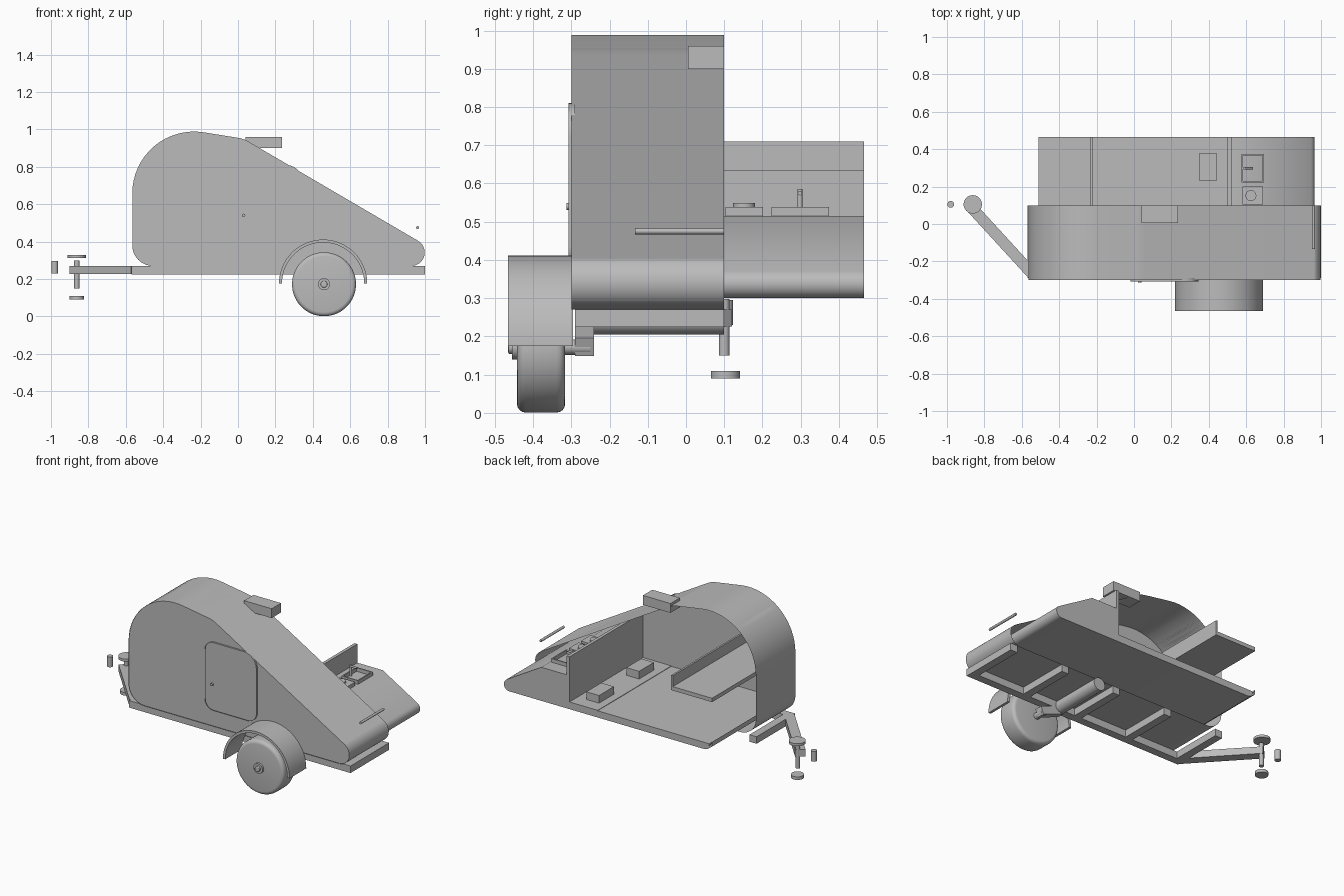
import bpy, bmesh, math
from mathutils import Vector, Matrix

if "Cube" in bpy.data.objects:
    bpy.data.objects.remove(bpy.data.objects["Cube"], do_unlink=True)

grey = bpy.data.materials.new("plain_grey")
grey.use_nodes = True
grey.diffuse_color = (0.5, 0.5, 0.5, 1)
grey.node_tree.nodes["Principled BSDF"].inputs["Base Color"].default_value = (0.5, 0.5, 0.5, 1)


def finish(name, bm):
    bmesh.ops.recalc_face_normals(bm, faces=bm.faces)
    mesh = bpy.data.meshes.new(name)
    bm.to_mesh(mesh)
    bm.free()
    mesh.materials.append(grey)
    ob = bpy.data.objects.new(name, mesh)
    bpy.context.collection.objects.link(ob)
    bpy.ops.object.select_all(action="DESELECT")
    ob.select_set(True)
    bpy.context.view_layer.objects.active = ob
    bpy.ops.object.shade_smooth_by_angle(angle=math.radians(35))
    return ob


def rounded(corners, steps=10):
    """Polygon from (x, z, radius) corners, each filleted."""
    out = []
    for i, (x, z, r) in enumerate(corners):
        p = Vector((x, z))
        if not r:
            out.append(p)
            continue
        a = (Vector(corners[i - 1][:2]) - p).normalized()
        b = (Vector(corners[(i + 1) % len(corners)][:2]) - p).normalized()
        half = a.angle(b) / 2
        centre = p + (a + b).normalized() * r / math.sin(half)
        start = p + a * r / math.tan(half) - centre
        end = p + b * r / math.tan(half) - centre
        turn = start.angle_signed(end)
        for k in range(steps + 1):
            out.append(centre + Matrix.Rotation(-turn * k / steps, 2) @ start)
    return out


def prism(name, outline, y0, y1, inset=0, keep="all"):
    """Extrude an xz outline along y; inset can keep only the rim or the middle."""
    bm = bmesh.new()
    face = bm.faces.new([bm.verts.new((x, y0, z)) for x, z in outline])
    if inset:
        rim = bmesh.ops.inset_individual(bm, faces=[face], thickness=inset)["faces"]
        drop = [face] if keep == "rim" else rim
        bmesh.ops.delete(bm, geom=drop, context="FACES")
    new = bmesh.ops.extrude_face_region(bm, geom=bm.faces[:], use_keep_orig=True)["geom"]
    bmesh.ops.translate(bm, vec=(0, y1 - y0, 0),
                        verts=[v for v in new if isinstance(v, bmesh.types.BMVert)])
    return finish(name, bm)


def box(name, x, y, z):
    return prism(name, [(x[0], z[0]), (x[1], z[0]), (x[1], z[1]), (x[0], z[1])], *y)


def rod(name, a, b, r, sides=32, bevel=0):
    a, b = Vector(a), Vector(b)
    bm = bmesh.new()
    bmesh.ops.create_cone(bm, cap_ends=True, segments=sides, radius1=r, radius2=r,
                          depth=(b - a).length)
    if bevel:
        rims = [e for e in bm.edges if abs(e.verts[0].co.z - e.verts[1].co.z) < 1e-5]
        bmesh.ops.bevel(bm, geom=rims, offset=bevel, segments=4, profile=0.5, affect="EDGES")
    turn = (b - a).to_track_quat("Z", "Y").to_matrix().to_4x4()
    bm.transform(Matrix.Translation((a + b) / 2) @ turn)
    return finish(name, bm)


def beam(name, a, b, width, height):
    """Square beam in plan between two xyz points."""
    a, b = Vector(a), Vector(b)
    bm = bmesh.new()
    bmesh.ops.create_cube(bm, size=1)
    bm.transform(Matrix.Diagonal(((b - a).length, width, height, 1)))
    turn = (b - a).to_track_quat("X", "Z").to_matrix().to_4x4()
    bm.transform(Matrix.Translation((a + b) / 2) @ turn)
    return finish(name, bm)


# Half cabin: curved skin and the recessed side wall
BACK = 0.465
body = rounded([(-0.565, 0.27, 0.11), (-0.565, 1.045, 0.33), (0.03, 0.95, 0.15),
                (1.192, 0.27, 0.072)], 16)
prism("cabin_skin", body, -0.3, 0.1, 0.016, "rim")
prism("cabin_side_wall", body, -0.296, -0.28, 0.0155, "middle")

# Door with its trim, knob and hinge
door = rounded([(-0.02, 0.375, 0.06), (-0.02, 0.81, 0.06), (0.345, 0.81, 0.09),
                (0.345, 0.375, 0.06)])
prism("door", door, -0.303, -0.29)
prism("door_trim", door, -0.307, -0.295, 0.006, "rim")
rod("door_knob", (0.03, -0.313, 0.54), (0.03, -0.3, 0.54), 0.009, 16)

# Roof vent and rear handle
box("roof_vent", (0.04, 0.235), (0.005, 0.1), (0.9, 0.96))
rod("rear_handle", (0.96, -0.133, 0.475), (0.96, 0.1, 0.475), 0.008, 16)

# Bed, pillows and partition
bed = rounded([(-0.51, 0.3, 0.06), (-0.51, 0.33, 0), (0.5, 0.33, 0), (0.5, 0.3, 0)], 6)
prism("bed_base", bed, -0.28, BACK)
box("mattress", (-0.49, 0.3), (-0.28, BACK), (0.33, 0.343))
box("bed_end", (0.3, 0.5), (-0.28, BACK), (0.33, 0.346))
for i, y in enumerate((-0.1, 0.305)):
    box(f"pillow_{i + 1}", (0.35, 0.44), (y - 0.075, y + 0.075), (0.346, 0.395))
box("partition", (0.5, 0.52), (-0.28, BACK), (0.3, 0.635))

# Shelf with raised lip at the front end
box("shelf", (-0.51, -0.22), (-0.28, BACK), (0.615, 0.64))
box("shelf_lip", (-0.232, -0.22), (-0.28, BACK), (0.615, 0.71))

# Galley block with cooker and sink
galley = rounded([(0.52, 0.3, 0), (0.52, 0.515, 0), (0.7, 0.515, 0), (1.067, 0.3, 0.038)])
prism("galley", galley, -0.28, BACK)
for i, y in enumerate((0.03, 0.152)):
    box(f"cooker_{i + 1}", (0.58, 0.69), (y - 0.049, y + 0.049), (0.515, 0.538))
    rod(f"burner_{i + 1}", (0.625, y, 0.538), (0.625, y, 0.549), 0.029)
sink = [(0.58, 0.227), (0.69, 0.227), (0.69, 0.37), (0.58, 0.37)]
for i in range(4):
    (xa, ya), (xb, yb) = sink[i], sink[(i + 1) % 4]
    box(f"sink_rim_{i + 1}", (min(xa, xb) - 0.004, max(xa, xb) + 0.004),
        (min(ya, yb) - 0.004, max(ya, yb) + 0.004), (0.515, 0.538))
rod("tap", (0.59, 0.298, 0.515), (0.59, 0.298, 0.585), 0.007, 16)
rod("tap_spout", (0.59, 0.298, 0.575), (0.635, 0.298, 0.575), 0.006, 16)

# Chassis: side rail, cross members and tongue
box("side_rail", (-0.57, 1.0), (-0.29, -0.24), (0.225, 0.27))
for i in range(5):
    x = -0.545 + i * 0.38
    box(f"cross_member_{i + 1}", (x - 0.025, x + 0.025), (-0.24, 0.1), (0.225, 0.27))
beam("tongue", (-0.55, -0.26, 0.248), (-0.88, 0.1, 0.248), 0.06, 0.045)

# Jockey post and coupler
rod("jack_post", (-0.862, 0.1, 0.15), (-0.862, 0.1, 0.298), 0.014)
rod("jack_top", (-0.862, 0.105, 0.312), (-0.862, 0.105, 0.328), 0.049)
rod("jack_foot", (-0.862, 0.103, 0.09), (-0.862, 0.103, 0.11), 0.038)
rod("coupler", (-0.98, 0.105, 0.23), (-0.98, 0.105, 0.295), 0.018)

# Axle, trailing arm, wheel and mudguard
rod("axle_tube", (0.34, -0.28, 0.245), (0.34, 0.1, 0.245), 0.04)
beam("trailing_arm", (0.33, -0.265, 0.23), (0.48, -0.265, 0.172), 0.05, 0.05)
rod("stub_axle", (0.46, -0.33, 0.172), (0.46, -0.25, 0.172), 0.02)
rod("wheel", (0.46, -0.442, 0.172), (0.46, -0.316, 0.172), 0.171, 64, 0.022)
rod("hub", (0.46, -0.455, 0.172), (0.46, -0.43, 0.172), 0.032)
rod("hub_cap", (0.46, -0.465, 0.172), (0.46, -0.45, 0.172), 0.018, 24, 0.004)


def arc(r, steps=40):
    return [(0.455 + r * math.cos(math.pi * k / steps), 0.175 + r * math.sin(math.pi * k / steps))
            for k in range(steps + 1)]


prism("mudguard", arc(0.236) + arc(0.22)[::-1], -0.465, -0.296)
